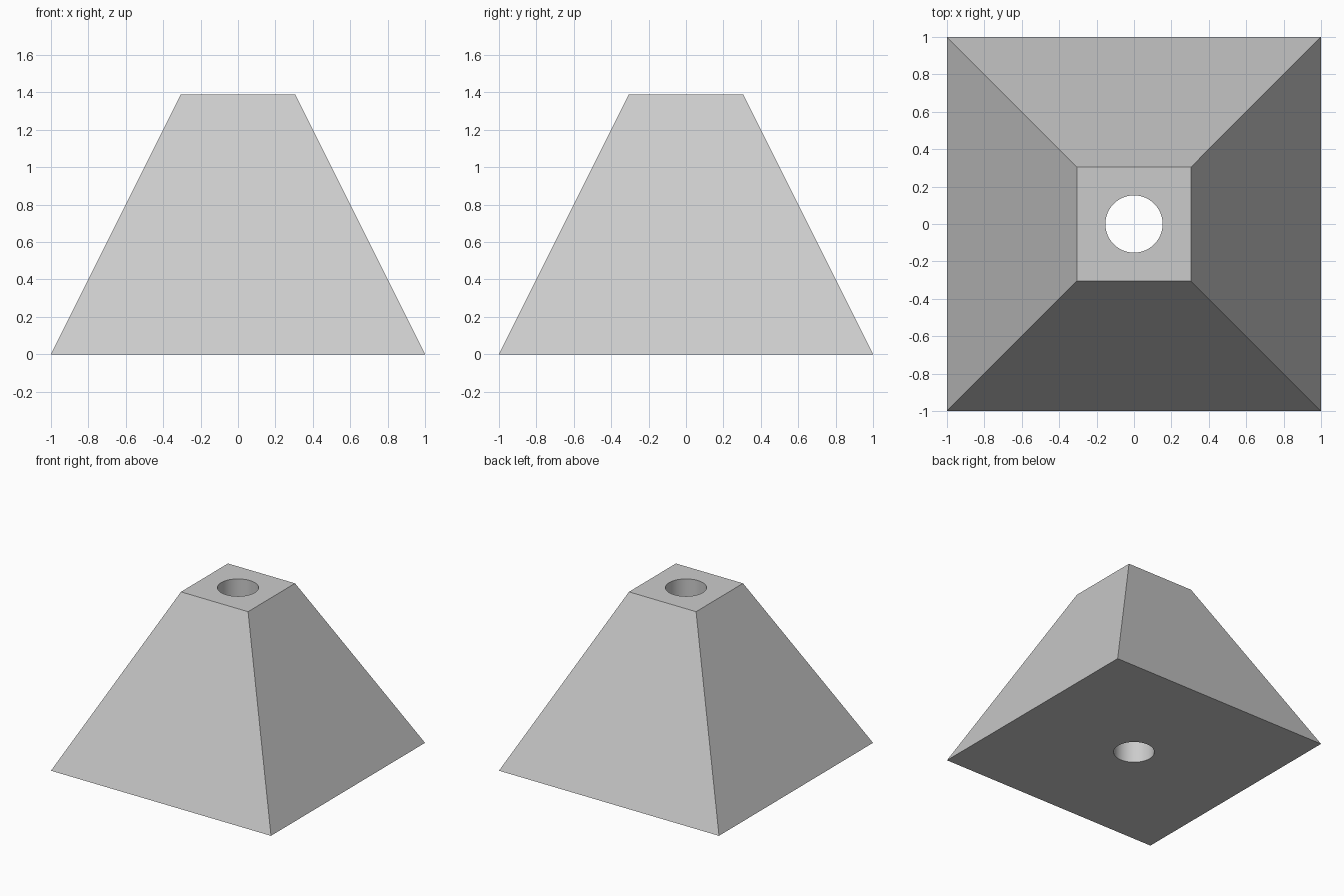
import bpy
from math import radians, sqrt

BASE_HALF, TOP_HALF, HEIGHT, BORE_RADIUS = 1.0, 0.305, 1.39, 0.153

cube = bpy.data.objects.get("Cube")
if cube:
    bpy.data.objects.remove(cube, do_unlink=True)

# Single grey material
grey = bpy.data.materials.new("light_grey")
grey.use_nodes = True
colour = (0.6, 0.6, 0.6, 1)
grey.diffuse_color = colour
grey.node_tree.nodes["Principled BSDF"].inputs["Base Color"].default_value = colour

# Truncated pyramid: a four-sided cone turned square to the axes
bpy.ops.mesh.primitive_cone_add(
    vertices=4, radius1=BASE_HALF * sqrt(2), radius2=TOP_HALF * sqrt(2),
    depth=HEIGHT, location=(0, 0, HEIGHT / 2), rotation=(0, 0, radians(45)))
body = bpy.context.object
body.name = "pyramid_body"
bpy.ops.object.transform_apply(location=True, rotation=True, scale=True)
body.data.materials.append(grey)

# Vertical bore right through the body
bpy.ops.mesh.primitive_cylinder_add(
    vertices=64, radius=BORE_RADIUS, depth=HEIGHT * 2, location=(0, 0, HEIGHT / 2))
cutter = bpy.context.object
cutter.name = "bore_cutter"
cutter.hide_render = True
cutter.data.materials.append(grey)

bore = body.modifiers.new("bore", 'BOOLEAN')
bore.operation = 'DIFFERENCE'
bore.solver = 'EXACT'
bore.object = cutter

bpy.ops.object.select_all(action='DESELECT')
body.select_set(True)
bpy.context.view_layer.objects.active = body
bpy.ops.object.modifier_apply(modifier=bore.name)
bpy.data.objects.remove(cutter, do_unlink=True)

# Round bore wall, crisp outer edges
bpy.ops.object.shade_smooth_by_angle(angle=radians(30))
